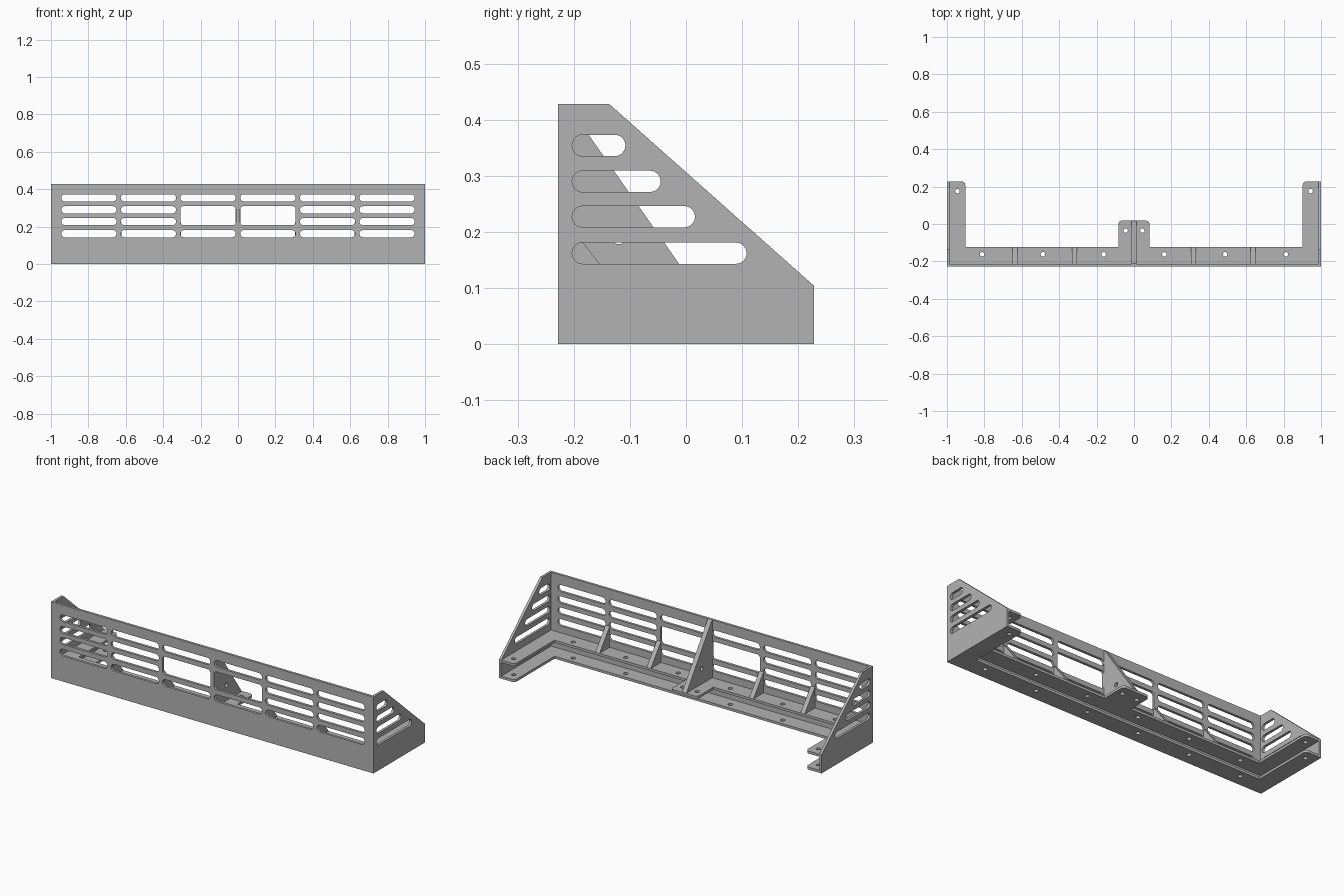
import bpy, bmesh, math
from mathutils import Matrix, Vector

cube = bpy.data.objects.get("Cube")
if cube:
    bpy.data.objects.remove(cube)

grey = bpy.data.materials.new("plain_grey")
grey.use_nodes = True
colour = (0.45, 0.45, 0.45, 1)
grey.diffuse_color = colour
grey.node_tree.nodes["Principled BSDF"].inputs["Base Color"].default_value = colour

T = 0.014                    # sheet thickness
W, D, H = 1.0, 0.228, 0.428  # half width, half depth, height
SHELF = 0.104                # top of the upper flange
INX, INY = W - T, -D + T     # inner faces of the panels

# Columns give the world directions of a profile's u, v and its thickness
AXES = {"x": ((0, 0, 1), (1, 0, 0), (0, 1, 0)),
        "y": ((1, 0, 0), (0, 0, -1), (0, 1, 0)),
        "z": ((1, 0, 0), (0, 1, 0), (0, 0, 1))}


def outline(corners, steps=6):
    """Corners (u, v, optional radius) to points, filleting right angles."""
    pts = []
    n = len(corners)
    for i, c in enumerate(corners):
        p = Vector(c[:2])
        if len(c) == 2:
            pts.append(p)
            continue
        a = (Vector(corners[i - 1][:2]) - p).normalized()
        b = (Vector(corners[(i + 1) % n][:2]) - p).normalized()
        centre = p + c[2] * (a + b)
        for k in range(steps + 1):
            t = math.pi / 2 * k / steps
            pts.append(centre - c[2] * (b * math.cos(t) + a * math.sin(t)))
    return [p for i, p in enumerate(pts) if (p - pts[i - 1]).length > 1e-5]


def slot(u0, u1, v0, v1, r=None):
    r = r or (v1 - v0) / 2
    return [(u0, v0, r), (u1, v0, r), (u1, v1, r), (u0, v1, r)]


def hole(u, v, r=0.012):
    return slot(u - r, u + r, v - r, v + r)


def plate(name, axis, centre, thick, outer, holes=()):
    """Flat sheet with cut-outs, extruded evenly about its centre plane."""
    curve = bpy.data.curves.new(name, "CURVE")
    curve.dimensions = "2D"
    curve.fill_mode = "BOTH"
    curve.extrude = thick / 2
    for loop in [outer, *holes]:
        pts = outline(loop)
        spline = curve.splines.new("POLY")
        spline.points.add(len(pts) - 1)
        for sp, p in zip(spline.points, pts):
            sp.co = (p.x, p.y, 0, 1)
        spline.use_cyclic_u = True
    temp = bpy.data.objects.new(name + "_profile", curve)
    bpy.context.collection.objects.link(temp)
    bpy.context.view_layer.update()
    graph = bpy.context.evaluated_depsgraph_get()
    mesh = bpy.data.meshes.new_from_object(temp.evaluated_get(graph))
    bpy.data.objects.remove(temp)

    shift = Vector([centre if a == axis else 0 for a in "xyz"])
    bm = bmesh.new()
    bm.from_mesh(mesh)
    bm.transform(Matrix.Translation(shift) @ Matrix(AXES[axis]).to_4x4())
    bmesh.ops.remove_doubles(bm, verts=bm.verts, dist=1e-5)
    bmesh.ops.recalc_face_normals(bm, faces=bm.faces)
    for f in bm.faces:
        f.smooth = False
    bm.to_mesh(mesh)
    bm.free()
    mesh.name = name
    mesh.materials.clear()
    mesh.materials.append(grey)
    obj = bpy.data.objects.new(name, mesh)
    bpy.context.collection.objects.link(obj)
    return obj


# Front grille: six columns of slots, with two larger windows in the middle
rows = [(0.143, 0.181), (0.208, 0.246), (0.271, 0.309), (0.335, 0.373)]
cuts = []
for side in (-1, 1):
    for column in (0.16, 0.479, 0.797):
        u0, u1 = side * column - 0.148, side * column + 0.148
        if column < 0.2:
            cuts += [slot(u0, u1, *rows[0]), slot(u0, u1, *rows[3]),
                     slot(u0, u1, rows[1][0], rows[2][1], 0.015)]
        else:
            cuts += [slot(u0, u1, *r) for r in rows]
plate("front_panel", "y", -D + T / 2, T,
      [(-INX, 0), (INX, 0), (INX, H), (-INX, H)], cuts)

# Sloping side panels with slots that lengthen downwards
side_cuts = [slot(-0.203, end, *r)
             for end, r in zip((0.108, 0.016, -0.045, -0.108), rows)]
for side, word in ((1, "left"), (-1, "right")):
    plate(word + "_side_panel", "x", side * (W - T / 2), T,
          [(-D, 0), (D, 0), (D, SHELF), (-0.137, H), (-D, H)], side_cuts)

# Mounting flanges: a U in plan, the upper one with a centre tab
BACK, ARM, R = -0.124, 0.902, 0.02
TAB, TAB_END = 0.083, 0.018
bolts = [hole(s * x, -0.162) for s in (-1, 1) for x in (0.162, 0.487, 0.812)]
bolts += [hole(s * 0.944, 0.176) for s in (-1, 1)]
right_arm = [(-ARM, BACK), (-ARM, D, R), (-INX, D), (-INX, INY)]
left_arm = [(-u[0], *u[1:]) for u in reversed(right_arm)]
tab = [(TAB, BACK), (TAB, TAB_END, R), (-TAB, TAB_END, R), (-TAB, BACK)]
tab_holes = [hole(s * 0.045, -0.035) for s in (-1, 1)]
plate("lower_flange", "z", T / 2, T, right_arm + left_arm, bolts)
plate("upper_flange", "z", SHELF - T / 2, T,
      right_arm + left_arm + tab, bolts + tab_holes)

# Triangular stiffening ribs standing on the upper flange
RIB = 0.026
plate("centre_rib", "x", 0, RIB,
      [(INY, SHELF), (0.015, SHELF), (INY + 0.002, H), (INY, H)],
      [hole(-0.12, 0.19)])
for side, word in ((1, "left"), (-1, "right")):
    for x, place in ((0.318, "inner"), (0.636, "outer")):
        plate(f"{word}_{place}_rib", "x", side * x, RIB,
              [(INY, SHELF), (BACK, SHELF), (INY, 0.221)])
